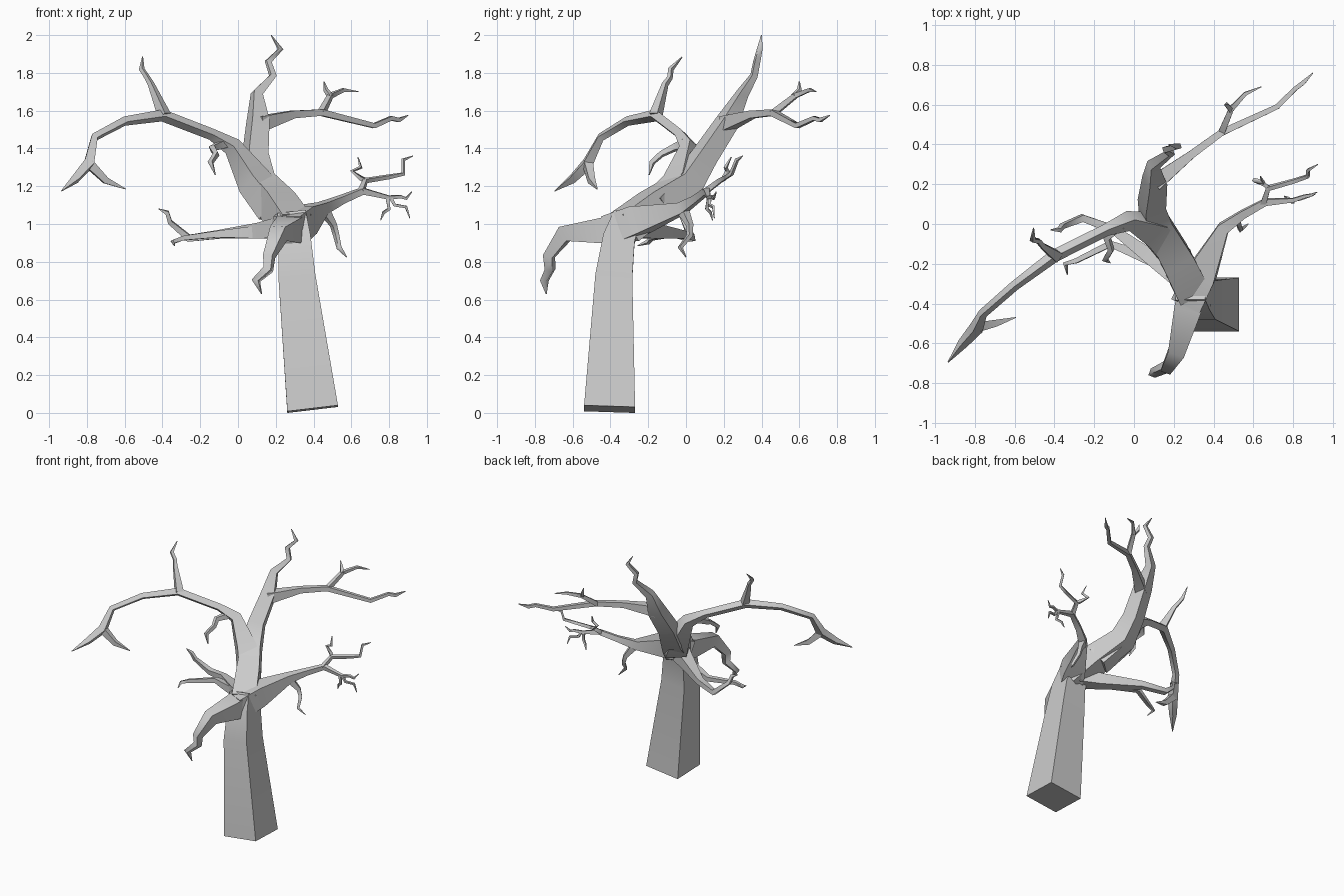
import bpy, math
from mathutils import Vector


def limb(name, *pts):
    """Four-sided tapered tube through (x, y, z, half_width) points."""
    P = [Vector(p[:3]) for p in pts]
    n = len(P)
    segs = [(P[i + 1] - P[i]).normalized() for i in range(n - 1)]
    tangents = [segs[0]] + [(segs[i - 1] + segs[i]).normalized() for i in range(1, n - 1)] + [segs[-1]]
    u = tangents[0].cross(Vector((0, 0, 1)))
    if u.length < 0.35:
        u = Vector((1, 0, 0))
    verts, faces = [], []
    for p, t, q in zip(P, tangents, pts):
        u = (u - t * u.dot(t)).normalized()
        v = t.cross(u)
        for a, b in ((-1, -1), (1, -1), (1, 1), (-1, 1)):
            verts.append(p + (u * a + v * b) * q[3])
    for i in range(n - 1):
        for k in range(4):
            a, b = i * 4 + k, i * 4 + (k + 1) % 4
            faces.append((a, b, b + 4, a + 4))
    faces += [(3, 2, 1, 0), tuple(range(n * 4 - 4, n * 4))]
    me = bpy.data.meshes.new(name)
    me.from_pydata(verts, [], faces)
    ob = bpy.data.objects.new(name, me)
    bpy.context.collection.objects.link(ob)
    bpy.ops.object.select_all(action='DESELECT')
    ob.select_set(True)
    bpy.context.view_layer.objects.active = ob
    bpy.ops.object.shade_smooth_by_angle(angle=math.radians(80))
    return ob


T = 0.002  # tip half width

# Trunk
limb("trunk", (.395, -.405, .02, .135), (.312, -.382, .72, .098),
     (.30, -.355, .92, .085), (.285, -.31, 1.04, .075))

# Main upright limb with crooked top
limb("upright_limb", (.29, -.33, .98, .085), (.21, -.17, 1.10, .08), (.11, .01, 1.22, .068),
     (.09, .10, 1.36, .055), (.105, .22, 1.54, .048), (.10, .30, 1.69, .026),
     (.185, .36, 1.785, .016), (.16, .375, 1.86, .015), (.225, .39, 1.925, .012), (.175, .40, 2.0, T))

# Upper right branch and twigs
limb("upper_right_branch", (.11, .21, 1.53, .04), (.29, .35, 1.58, .02), (.44, .46, 1.59, .017),
     (.72, .59, 1.52, .013), (.81, .68, 1.56, .011), (.85, .71, 1.55, .011), (.90, .76, 1.575, T))
limb("upper_right_twig", (.44, .46, 1.585, .017), (.49, .58, 1.68, .013),
     (.56, .655, 1.71, .009), (.64, .69, 1.70, T))
limb("upper_right_twig_tip", (.49, .57, 1.675, .012), (.465, .60, 1.71, .01), (.455, .60, 1.755, T))

# Long drooping left limb
limb("left_limb", (.20, -.15, 1.08, .075), (.09, -.03, 1.22, .068), (-.03, .015, 1.41, .036),
     (-.14, -.03, 1.475, .022), (-.40, -.16, 1.575, .023), (-.60, -.31, 1.545, .018),
     (-.76, -.45, 1.46, .017), (-.79, -.52, 1.32, .026), (-.86, -.60, 1.24, .019), (-.935, -.695, 1.175, T))
limb("left_limb_fork", (-.79, -.52, 1.32, .024), (-.70, -.50, 1.23, .017), (-.595, -.47, 1.185, T))
limb("left_limb_up_twig", (-.39, -.16, 1.575, .026), (-.46, -.11, 1.74, .013),
     (-.48, -.085, 1.775, .011), (-.51, -.08, 1.82, .011), (-.505, -.02, 1.885, T))
limb("left_limb_down_twig", (-.06, 0, 1.43, .022), (-.135, -.07, 1.40, .016),
     (-.115, -.13, 1.37, .013), (-.145, -.18, 1.325, .012), (-.12, -.195, 1.26, T))

# Right branch spreading from the crotch
limb("right_branch", (.27, -.39, .965, .08), (.34, -.25, 1.02, .075), (.45, -.02, 1.085, .03),
     (.55, .05, 1.13, .02), (.66, .11, 1.175, .017), (.80, .12, 1.14, .01),
     (.86, .14, 1.145, .008), (.89, .145, 1.135, .007), (.92, .16, 1.17, T))
limb("right_upper_twig", (.65, .10, 1.17, .015), (.675, .18, 1.23, .012), (.80, .215, 1.25, .01),
     (.875, .24, 1.265, .009), (.875, .27, 1.34, .008), (.925, .30, 1.36, T))
limb("right_back_twig", (.675, .18, 1.23, .011), (.655, .20, 1.24, .01), (.605, .22, 1.28, .009),
     (.65, .21, 1.30, .008), (.635, .24, 1.355, T))
limb("right_low_twig", (.79, .12, 1.14, .009), (.80, .11, 1.08, .008), (.77, .13, 1.06, .007), (.755, .14, 1.02, T))
limb("right_end_twig", (.81, .125, 1.135, .009), (.83, .125, 1.10, .008), (.89, .145, 1.09, .007), (.91, .15, 1.03, T))
limb("right_hanging_twig", (.45, -.02, 1.08, .025), (.505, .02, .995, .014),
     (.52, .02, .94, .012), (.535, -.03, .875, .01), (.575, 0, .825, T))

# Front claw-like branch
limb("front_branch", (.30, -.28, 1.00, .07), (.27, -.43, .965, .068), (.215, -.64, .95, .042),
     (.165, -.725, .83, .026), (.16, -.72, .76, .022), (.095, -.75, .70, .018), (.125, -.74, .63, T))

# Low back-left branches
limb("low_left_branch", (.29, -.31, .99, .06), (.13, -.20, .965, .042), (-.10, -.03, .945, .022),
     (-.26, .03, .925, .018), (-.36, -.01, 1.01, .012), (-.375, -.03, 1.06, .011), (-.42, -.03, 1.08, T))
limb("low_left_fork", (.14, -.20, .96, .035), (-.12, -.10, .945, .017), (-.29, -.185, .925, .012),
     (-.345, -.20, .905, .01), (-.335, -.255, .885, T))
